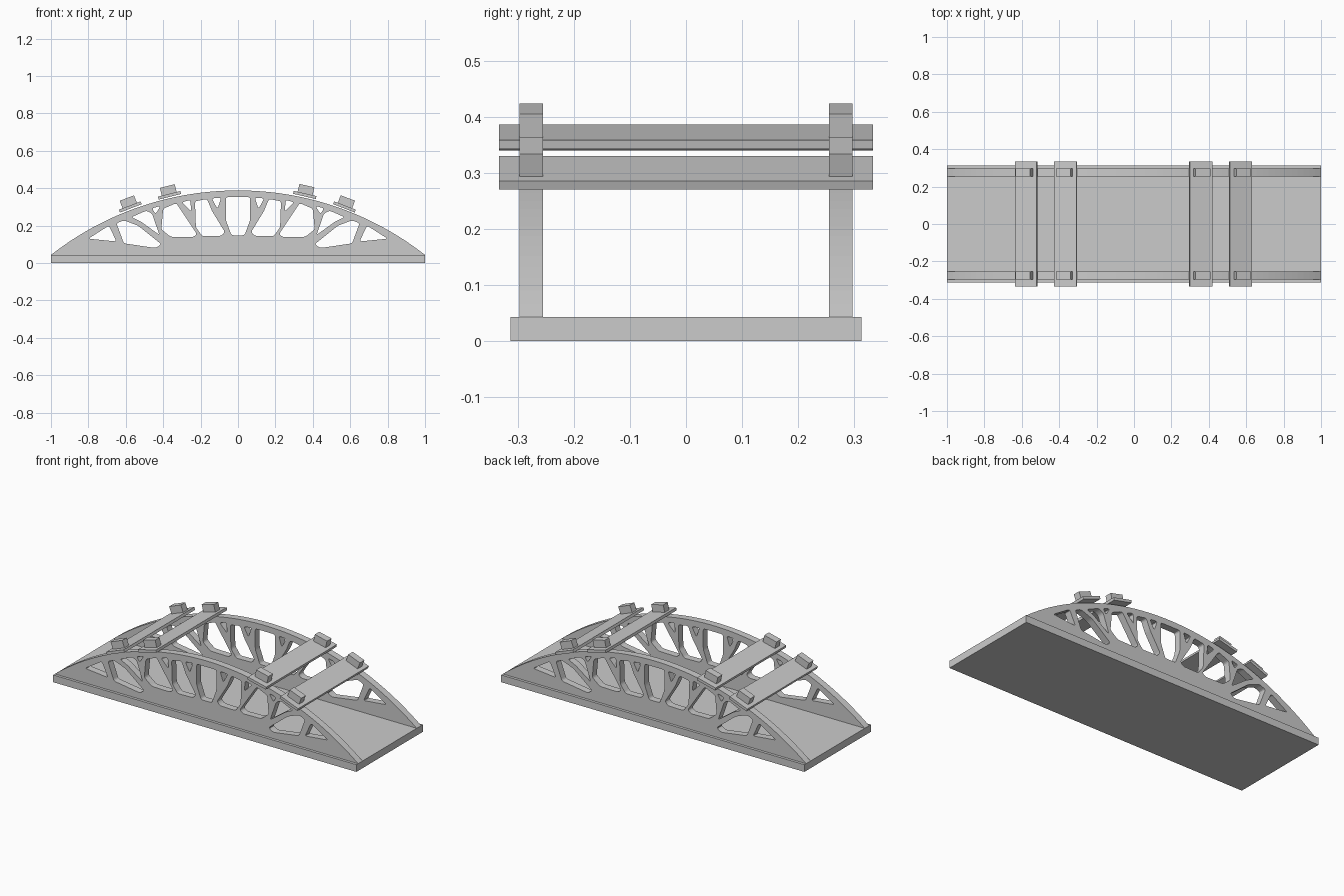
import bpy, math
from mathutils import Vector, Matrix

if "Cube" in bpy.data.objects:
    bpy.data.objects.remove(bpy.data.objects["Cube"])

RISE, SPRING = 0.345, 0.043
R = (1 + RISE ** 2) / (2 * RISE)


def arc_z(x):
    return SPRING + RISE - R + math.sqrt(R * R - x * x)


def box(name, size, mat):
    sx, sy, sz = (s / 2 for s in size)
    v = [mat @ Vector((x * sx, y * sy, z * sz)) for x in (-1, 1) for y in (-1, 1) for z in (-1, 1)]
    f = [(0, 1, 3, 2), (4, 6, 7, 5), (0, 4, 5, 1), (2, 3, 7, 6), (0, 2, 6, 4), (1, 5, 7, 3)]
    me = bpy.data.meshes.new(name)
    me.from_pydata(v, [], f)
    ob = bpy.data.objects.new(name, me)
    bpy.context.collection.objects.link(ob)
    return ob


def rounded(pts, r=0.012):
    out, n = [], len(pts)
    for i in range(n):
        p = Vector(pts[i])
        a, b = Vector(pts[i - 1]) - p, Vector(pts[(i + 1) % n]) - p
        a, b = a.normalized() * min(r, a.length * .4), b.normalized() * min(r, b.length * .4)
        for k in range(4):
            t = k / 3
            out.append(p + a * (1 - t) ** 2 + b * t ** 2)
    return out


# window openings of the left half, mirrored to the right
windows = [
    [(-.80, .13), (-.69, .20), (-.65, .115)],
    [(-.65, .212), (-.61, .228), (-.535, .20), (-.41, .10), (-.44, .08), (-.61, .105)],
    [(-.57, .245), (-.49, .28), (-.46, .265), (-.42, .15), (-.52, .222)],
    [(-.46, .292), (-.415, .305), (-.44, .262)],
    [(-.40, .29), (-.33, .32), (-.22, .155), (-.24, .138), (-.36, .14), (-.41, .18)],
    [(-.30, .325), (-.255, .337), (-.25, .275)],
    [(-.23, .33), (-.165, .342), (-.14, .28), (-.07, .165), (-.09, .145), (-.19, .143), (-.225, .19)],
    [(-.14, .345), (-.09, .35), (-.11, .29)],
]
holes = [rounded(w) for w in windows]
holes += [[Vector((-p.x, p.y)) for p in reversed(h)] for h in holes]
holes.append(rounded([(-.065, .352), (.065, .352), (.065, .23), (.035, .148), (-.035, .148), (-.065, .23)]))

# arched side truss outline
N = 64
outline = [Vector((x, arc_z(x))) for x in (1 - 2 * i / N for i in range(N + 1))]
outline += [Vector((-1, .035)), Vector((1, .035))]


def truss(name, y):
    cu = bpy.data.curves.new(name, 'CURVE')
    cu.dimensions, cu.fill_mode, cu.extrude = '2D', 'BOTH', 0.021
    for loop in [outline] + holes:
        s = cu.splines.new('POLY')
        s.points.add(len(loop) - 1)
        for q, p in zip(s.points, loop):
            q.co = (p.x, p.y, 0, 1)
        s.use_cyclic_u = True
    tmp = bpy.data.objects.new(name + "_curve", cu)
    bpy.context.collection.objects.link(tmp)
    bpy.context.view_layer.update()
    me = bpy.data.meshes.new_from_object(tmp.evaluated_get(bpy.context.evaluated_depsgraph_get()))
    bpy.data.objects.remove(tmp)
    me.transform(Matrix.Translation((0, y, 0)) @ Matrix.Rotation(math.pi / 2, 4, 'X'))
    me.polygons.foreach_set("use_smooth", [False] * len(me.polygons))
    ob = bpy.data.objects.new(name, me)
    bpy.context.collection.objects.link(ob)


truss("front_truss", -.276)
truss("back_truss", .276)

# deck
box("deck", (2, .626, .043), Matrix.Translation((0, 0, .0215)))

# tilted cross planks with end blocks
for i, (x, z, deg) in enumerate([(-.576, .2995, -21), (-.366, .362, -14), (.357, .364, 13), (.569, .3, 21)]):
    m = Matrix.Translation((x, 0, z)) @ Matrix.Rotation(math.radians(deg), 4, 'Y')
    box(f"cross_plank_{i}", (.124, .666, .016), m)
    for side, y in (("front", -.276), ("back", .276)):
        box(f"{side}_block_{i}", (.082, .042, .044), m @ Matrix.Translation((0, y, .029)))
